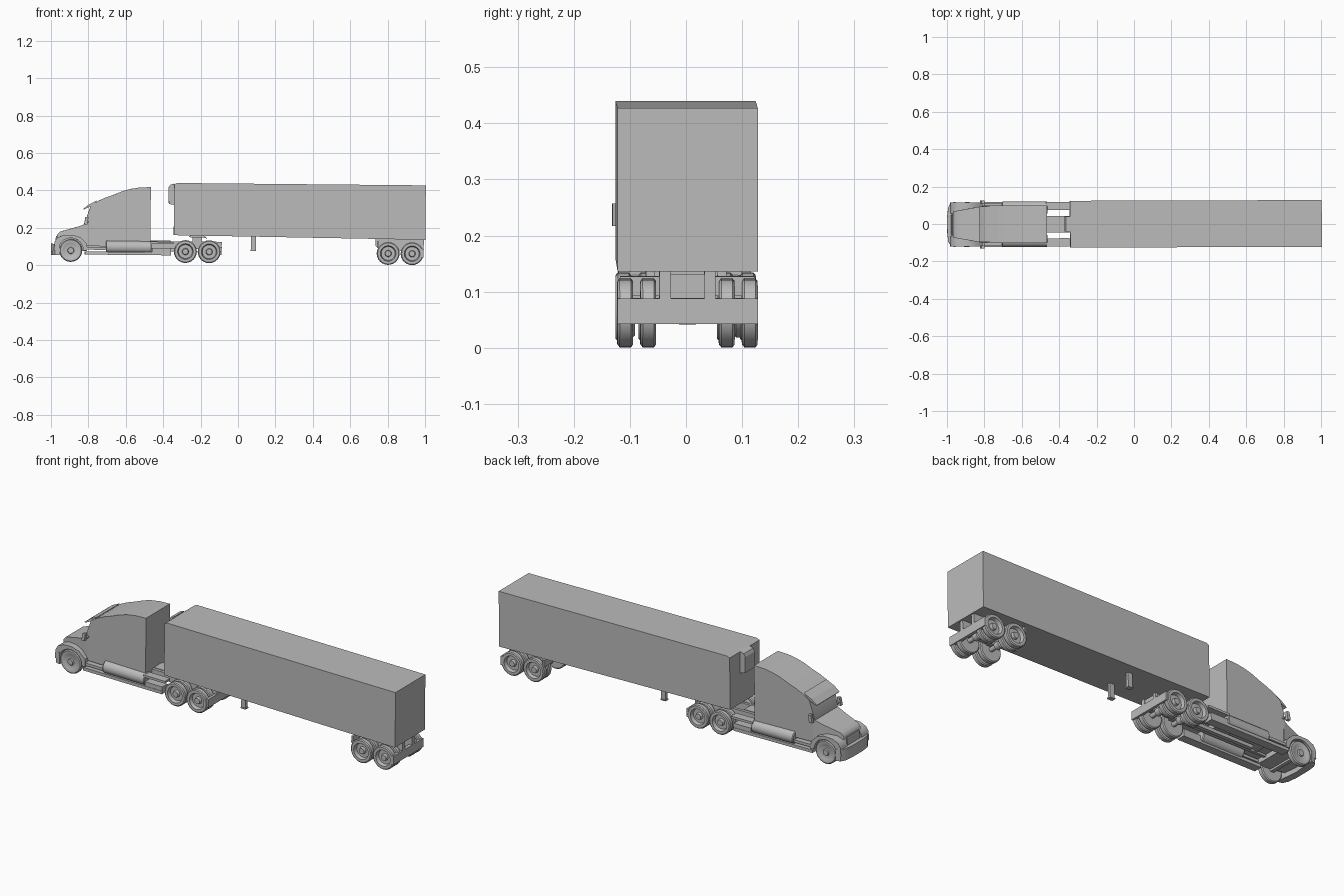
import bpy, bmesh, math
from mathutils import Matrix, Vector

if "Cube" in bpy.data.objects:
    bpy.data.objects.remove(bpy.data.objects["Cube"])

grey = bpy.data.materials.new("plain_grey")
grey.use_nodes = True
grey.diffuse_color = (0.5, 0.5, 0.5, 1)
grey.node_tree.nodes["Principled BSDF"].inputs["Base Color"].default_value = (0.5, 0.5, 0.5, 1)

# The whole rig leans very slightly nose-up and is turned a hair
POSE = (Matrix.Translation((0, 0, 0.0095)) @ Matrix.Rotation(0.003, 4, 'Z')
        @ Matrix.Rotation(0.0095, 4, 'Y'))


def finish(name, bm, smooth=False):
    bmesh.ops.recalc_face_normals(bm, faces=bm.faces)
    bm.transform(POSE)
    mesh = bpy.data.meshes.new(name)
    bm.to_mesh(mesh)
    bm.free()
    mesh.materials.append(grey)
    obj = bpy.data.objects.new(name, mesh)
    bpy.context.collection.objects.link(obj)
    if smooth:
        bpy.ops.object.select_all(action='DESELECT')
        obj.select_set(True)
        bpy.context.view_layer.objects.active = obj
        bpy.ops.object.shade_smooth_by_angle(angle=math.radians(35))
    return obj


def prism(name, profile, y0, y1, shape=None, smooth=False):
    """Extrude an x-z outline across y; shape(v) may adjust each vertex."""
    bm = bmesh.new()
    face = bm.faces.new([bm.verts.new((x, y0, z)) for x, z in profile])
    side = bmesh.ops.extrude_face_region(bm, geom=[face])["geom"]
    for v in side:
        if isinstance(v, bmesh.types.BMVert):
            v.co.y = y1
    if shape:
        for v in bm.verts:
            shape(v)
    return finish(name, bm, smooth)


def box(name, x0, x1, y0, y1, z0, z1):
    return prism(name, [(x0, z0), (x1, z0), (x1, z1), (x0, z1)], y0, y1)


def mirrored_box(name, x0, x1, y0, y1, z0, z1):
    for side, s in (("left", 1), ("right", -1)):
        box(f"{side}_{name}", x0, x1, s * y0, s * y1, z0, z1)


def lathe(name, points, axis, x, z, n=24):
    """Spin (radius, offset) points about an axle along x or y."""
    bm = bmesh.new()
    verts = [bm.verts.new((r, 0, h)) for r, h in points]
    edges = [bm.edges.new(p) for p in zip(verts, verts[1:])]
    bmesh.ops.spin(bm, geom=verts + edges, cent=(0, 0, 0), axis=(0, 0, 1),
                   angle=math.tau, steps=n)
    bmesh.ops.remove_doubles(bm, verts=bm.verts, dist=1e-5)
    turn = Matrix.Rotation(math.pi / 2, 4, 'X' if axis == 'y' else 'Y')
    bm.transform(Matrix.Translation((x, 0, z)) @ turn)
    return finish(name, bm, True)


# ---------- Trailer ----------
box_outline = [(-0.345, 0.148), (1.0, 0.136), (1.0, 0.427), (-0.33, 0.427), (-0.345, 0.42)]
prism("trailer_body", box_outline, -0.125, 0.125)
prism("cooling_unit", [(-0.345, 0.31), (-0.373, 0.315), (-0.376, 0.40), (-0.368, 0.416),
                       (-0.345, 0.424)], -0.04, 0.04)
mirrored_box("landing_leg", 0.068, 0.094, 0.056, 0.072, 0.072, 0.15)
mirrored_box("landing_foot", 0.066, 0.096, 0.052, 0.076, 0.068, 0.074)
for side, s in (("left", 1), ("right", -1)):
    prism(f"{side}_bogie_rail", [(0.735, 0.14), (0.735, 0.10), (0.76, 0.075), (0.985, 0.075),
                                 (0.985, 0.14)], s * 0.03, s * 0.05)
box("rear_bumper_bar", 0.975, 0.992, -0.125, 0.125, 0.042, 0.088)
mirrored_box("rear_bumper_bracket", 0.98, 0.992, 0.03, 0.05, 0.08, 0.14)
box("bogie_crossbar", 0.855, 0.875, -0.05, 0.05, 0.08, 0.13)
box("bogie_front_bar", 0.742, 0.752, -0.12, 0.12, 0.09, 0.125)

# ---------- Wheels and axles ----------
R = 0.061


def dish(rim, hub):
    """Tyre with flat tread, recessed or raised wheel centre, 0.028 wide."""
    w = 0.014
    return [(0, -w), (0.038, -w), (0.056, -w), (R, -w + 0.004), (R, w - 0.004),
            (0.056, w), (0.042, w), (0.037, rim), (0.018, rim), (0.015, hub), (0, hub)]


def wheel(name, x, y, rim, hub):
    s = 1 if y > 0 else -1
    pts = [(r, -s * h - y) for r, h in dish(rim, hub)]
    lathe(name, pts, 'y', x, R)


for pos, x in (("front_drive", -0.282), ("rear_drive", -0.155),
               ("front_trailer", 0.802), ("rear_trailer", 0.930)):
    for side, s in (("left", 1), ("right", -1)):
        wheel(f"{pos}_{side}_outer_wheel", x, s * 0.111, -0.004, 0.010)
        wheel(f"{pos}_{side}_inner_wheel", x, s * 0.070, 0.004, 0.006)
    lathe(f"{pos}_axle", [(0, -0.10), (0.012, -0.10), (0.012, 0.10), (0, 0.10)], 'y', x, R, 12)
    lathe(f"{pos}_axle_housing", [(0, -0.025), (0.02, -0.015), (0.02, 0.015), (0, 0.025)],
          'y', x, R, 12)
    mirrored_box(f"{pos}_spring", x - 0.035, x + 0.035, 0.034, 0.05, 0.07, 0.085)
for side, s in (("left", 1), ("right", -1)):
    wheel(f"steer_{side}_wheel", -0.895, s * 0.102, 0.011, 0.017)
box("steer_axle", -0.905, -0.885, -0.09, 0.09, 0.05, 0.07)

# ---------- Tractor frame ----------
mirrored_box("frame_rail", -0.95, -0.09, 0.03, 0.045, 0.075, 0.115)
for i, x in enumerate((-0.75, -0.55, -0.40, -0.22, -0.10)):
    box(f"frame_crossmember_{i + 1}", x - 0.008, x + 0.008, -0.035, 0.035, 0.08, 0.11)
box("tractor_rear_bar", -0.102, -0.088, -0.122, 0.122, 0.045, 0.088)
mirrored_box("rear_bar_bracket", -0.10, -0.088, 0.03, 0.05, 0.08, 0.115)
box("walkway_deck", -0.47, -0.36, -0.03, 0.03, 0.112, 0.118)
mirrored_box("walkway_side_deck", -0.47, -0.345, 0.075, 0.118, 0.10, 0.112)
box("drive_shaft", -0.70, -0.28, -0.01, 0.01, 0.06, 0.078)
prism("coupling_plate", [(-0.265, 0.138), (-0.255, 0.148), (-0.185, 0.148), (-0.165, 0.132),
                         (-0.185, 0.136)], -0.055, 0.055)
box("coupling_base", -0.245, -0.195, -0.045, 0.045, 0.11, 0.14)

# Fuel tanks, steps and side skirts
for side, s in (("left", 1), ("right", -1)):
    tank = lathe(f"{side}_fuel_tank", [(0, -0.585 - 0.122), (0.03, -0.585 - 0.122),
                 (0.034, -0.585 - 0.118), (0.034, -0.585 + 0.118),
                 (0.03, -0.585 + 0.122), (0, -0.585 + 0.122)], 'x', 0, 0.082)
    tank.location.y = s * 0.088
mirrored_box("lower_step", -0.82, -0.36, 0.075, 0.12, 0.04, 0.056)
mirrored_box("upper_step", -0.82, -0.71, 0.08, 0.115, 0.066, 0.08)
mirrored_box("battery_box", -0.46, -0.36, 0.075, 0.118, 0.056, 0.078)

# ---------- Cab and hood ----------


def pinch_windscreen(v):
    if v.co.x < -0.80 and v.co.z < 0.25:
        v.co.y *= 0.95


roof = [(-0.79, 0.302), (-0.755, 0.325), (-0.715, 0.344), (-0.668, 0.361), (-0.62, 0.381),
        (-0.578, 0.393), (-0.53, 0.401), (-0.47, 0.404)]
prism("cab", [(-0.47, 0.085), (-0.82, 0.085), (-0.82, 0.20), (-0.808, 0.25)] + roof,
      -0.10, 0.10, pinch_windscreen, True)
prism("sun_visor", [(-0.755, 0.33), (-0.80, 0.308), (-0.83, 0.284), (-0.828, 0.28),
                    (-0.79, 0.298)], -0.095, 0.095)
for side, s in (("left", 1), ("right", -1)):
    prism(f"{side}_mirror", [(-0.825, 0.20), (-0.808, 0.20), (-0.802, 0.24), (-0.818, 0.24)],
          s * 0.112, s * 0.129)
mirrored_box("mirror_arm", -0.815, -0.80, 0.09, 0.115, 0.212, 0.218)


def taper_hood(v):
    v.co.y *= 1 - 0.3 * (-0.81 - v.co.x) / 0.165


prism("hood", [(-0.81, 0.06), (-0.81, 0.206), (-0.86, 0.188), (-0.92, 0.171), (-0.955, 0.16),
               (-0.968, 0.145), (-0.978, 0.06)], -0.098, 0.098, taper_hood, True)
prism("grille", [(-0.97, 0.072), (-0.983, 0.072), (-0.974, 0.138), (-0.96, 0.138)],
      -0.052, 0.052)

# Fenders arching over the steering wheels
arch = [(-0.895 + 0.067 * math.cos(a), R + 0.067 * math.sin(a))
        for a in (math.pi * i / 12 for i in range(13))]
outer = [(-0.985, 0.06), (-0.982, 0.105), (-0.968, 0.128), (-0.935, 0.143), (-0.885, 0.145),
         (-0.845, 0.132), (-0.81, 0.10), (-0.808, 0.06)]
for side, s in (("left", 1), ("right", -1)):
    prism(f"{side}_fender", outer + arch, s * 0.06, s * 0.118, None, True)


# Bumper swept back at its ends
bm = bmesh.new()
path = [(-0.955, -0.121), (-0.98, -0.116), (-0.994, -0.09), (-0.9995, -0.04)]
path += [(x, -y) for x, y in reversed(path)]
ring = [(x, y) for x, y in path] + [(-0.955, 0.09), (-0.965, 0), (-0.955, -0.09)]
face = bm.faces.new([bm.verts.new((x, y, 0.035)) for x, y in ring])
top = bmesh.ops.extrude_face_region(bm, geom=[face])["geom"]
bmesh.ops.translate(bm, vec=Vector((0, 0, 0.061)),
                    verts=[v for v in top if isinstance(v, bmesh.types.BMVert)])
finish("front_bumper", bm, True)
